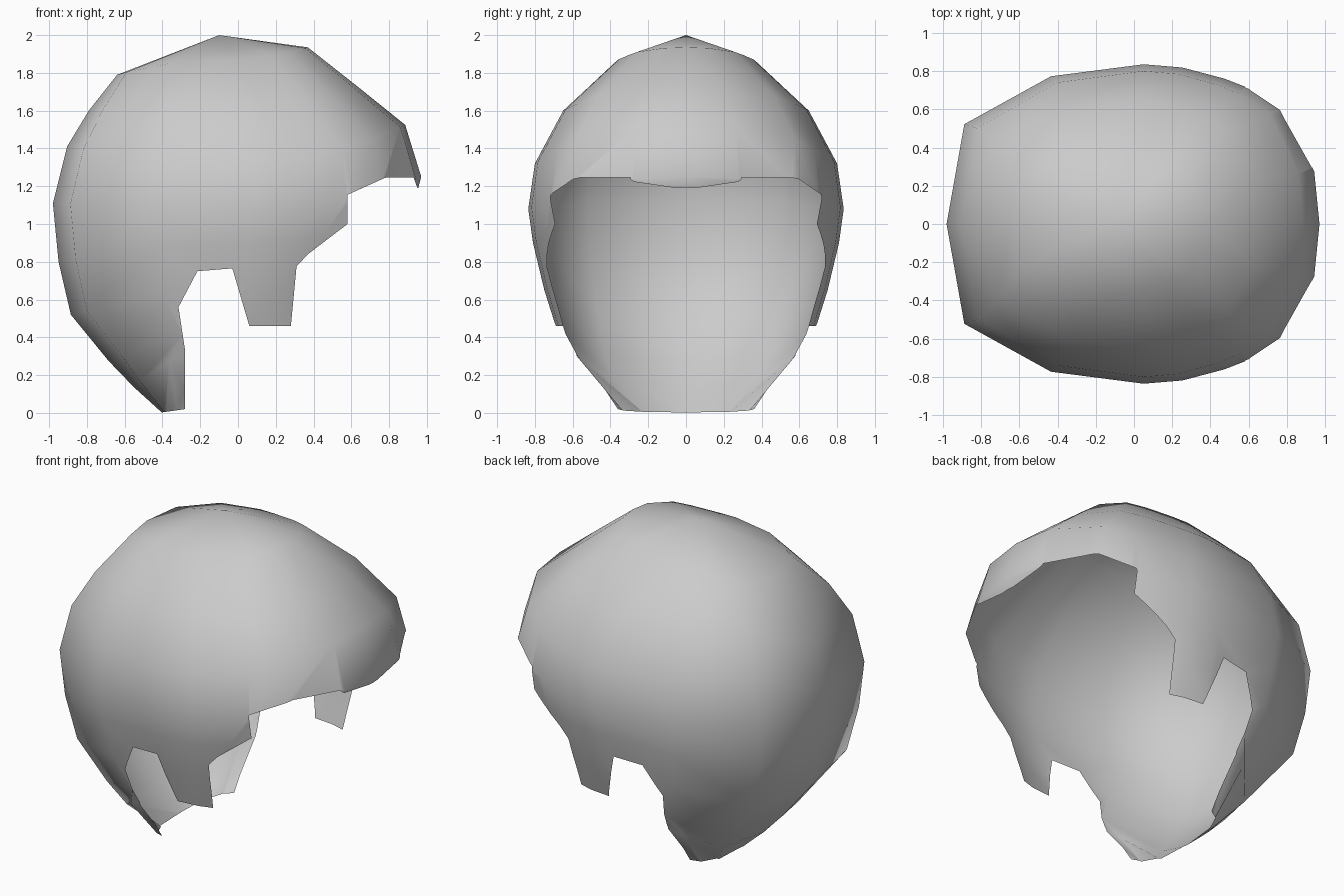
import bpy, bmesh

if "Cube" in bpy.data.objects:
    bpy.data.objects.remove(bpy.data.objects["Cube"])

# Half outline of a ring: (lengthwise -1..1, widthwise 0..1), front to back
OUTLINE = [(1, 0), (.97, .33), (.79, .72), (.6, .85), (.46, .91), (.22, .98),
           (0, 1), (-.47, .925), (-.91, .625), (-1, 0)]

# Rings from crown down: front x, z / back x, z / half width, z / x of widest point
RINGS = [
    (.37, 1.935, -.64, 1.79, .36, 1.87, -.10),
    (.63, 1.73, -.79, 1.60, .65, 1.60, 0),
    (.885, 1.525, -.905, 1.41, .80, 1.32, .05),
    (.97, 1.25, -.98, 1.11, .835, 1.08, .05),
    (.93, 1.10, -.95, .80, .81, .90, .05),
    (.78, .78, -.885, .52, .75, .65, .05),
    (.70, .46, -.685, .275, .69, .46, .05),
    (.50, .30, -.55, .135, .60, .32, -.20),
    (.30, -.02, -.39, -.01, .34, -.01, -.28),
]

# Side outline of the face, ear and neck opening (x, z)
OPENING = [(1.5, 1.19), (.95, 1.19), (.93, 1.245), (.78, 1.245), (.58, 1.155),
           (.58, 1.0), (.37, .84), (.31, .775), (.28, .46), (.06, .46),
           (-.03, .765), (-.215, .75), (-.315, .56), (-.28, .33), (-.28, .02),
           (-.4, .003), (-.6, -.3), (1.5, -.3)]


def make_object(name, bm):
    bmesh.ops.recalc_face_normals(bm, faces=bm.faces)
    mesh = bpy.data.meshes.new(name)
    bm.to_mesh(mesh)
    bm.free()
    obj = bpy.data.objects.new(name, mesh)
    bpy.context.collection.objects.link(obj)
    return obj


def ring_points(xf, zf, xb, zb, w, zw, xw):
    pts = []
    for t, s in OUTLINE:
        xe, ze = (xf, zf) if t > 0 else (xb, zb)
        pts.append((xw + (xe - xw) * abs(t), s * w, zw + (ze - zw) * t * t))
    return pts + [(x, -y, z) for x, y, z in pts[-2:0:-1]]


# Closed cap volume lofted through the rings
bm = bmesh.new()
rings = [[bm.verts.new(p) for p in ring_points(*r)] for r in RINGS]
crown = bm.verts.new((-.1, 0, 2))
n = len(rings[0])
for i in range(n):
    j = (i + 1) % n
    bm.faces.new((crown, rings[0][i], rings[0][j]))
    for a, b in zip(rings, rings[1:]):
        # mirrored diagonals keep both sides alike
        if i < n // 2:
            bm.faces.new((a[i], b[i], b[j]))
            bm.faces.new((a[i], b[j], a[j]))
        else:
            bm.faces.new((a[i], b[i], a[j]))
            bm.faces.new((b[i], b[j], a[j]))
bm.faces.new(rings[-1])
cap = make_object("hair_cap", bm)

# Cutter prism for the opening
bm = bmesh.new()
base = bm.faces.new([bm.verts.new((x, -1.2, z)) for x, z in OPENING])
ext = bmesh.ops.extrude_face_region(bm, geom=[base], use_keep_orig=True)
for v in ext["geom"]:
    if isinstance(v, bmesh.types.BMVert):
        v.co.y = 1.2
cutter = make_object("opening_cutter", bm)
cutter.hide_render = True

mod = cap.modifiers.new("opening", 'BOOLEAN')
mod.operation = 'DIFFERENCE'
mod.solver = 'EXACT'
mod.object = cutter
bpy.context.view_layer.objects.active = cap
cap.select_set(True)
bpy.ops.object.modifier_apply(modifier=mod.name)
bpy.data.objects.remove(cutter)

# Drop the cut walls, leaving a thin open shell
bm = bmesh.new()
bm.from_mesh(cap.data)
walls = [f for f in bm.faces if abs(f.normal.y) < 1e-3]
bmesh.ops.delete(bm, geom=walls, context='FACES')
for f in bm.faces:
    f.smooth = True
bm.to_mesh(cap.data)
bm.free()

# Colour
grey = bpy.data.materials.new("light grey")
grey.diffuse_color = (.6, .6, .6, 1)
grey.use_nodes = True
grey.node_tree.nodes["Principled BSDF"].inputs["Base Color"].default_value = grey.diffuse_color
cap.data.materials.clear()
cap.data.materials.append(grey)
